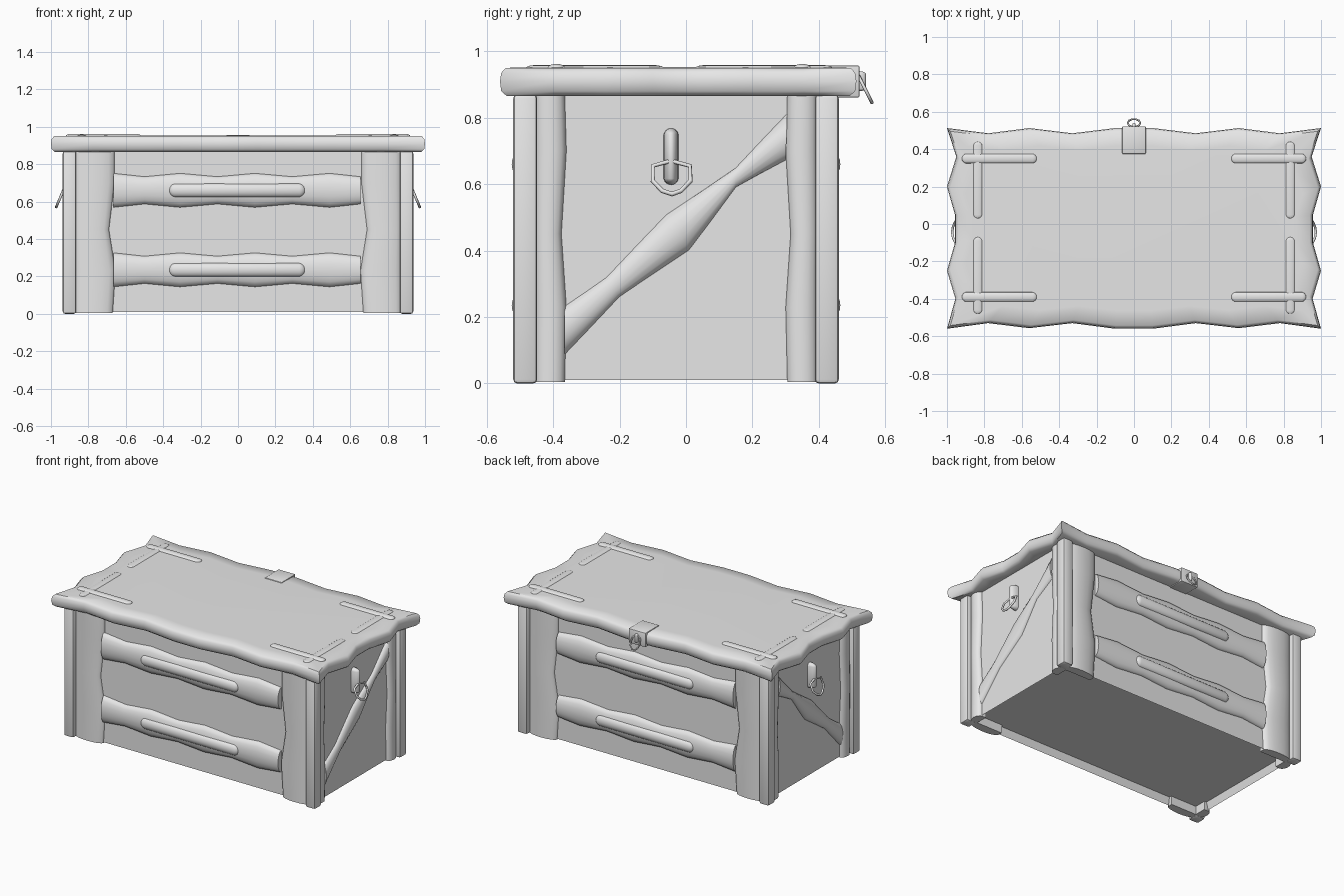
import bpy, bmesh, math
from mathutils import Vector

cube = bpy.data.objects.get("Cube")
if cube:
    bpy.data.objects.remove(cube, do_unlink=True)

GREY = (0.8, 0.8, 0.8, 1.0)
mat = bpy.data.materials.new("plain_grey")
mat.use_nodes = True
mat.diffuse_color = GREY
mat.node_tree.nodes["Principled BSDF"].inputs["Base Color"].default_value = GREY

MID_Y = -0.03          # centre line of the chest body
TOP = 0.87             # underside of the lid


def finish(name, bm, angle=40):
    bmesh.ops.recalc_face_normals(bm, faces=bm.faces)
    mesh = bpy.data.meshes.new(name)
    bm.to_mesh(mesh)
    bm.free()
    ob = bpy.data.objects.new(name, mesh)
    bpy.context.collection.objects.link(ob)
    mesh.materials.append(mat)
    bpy.ops.object.select_all(action='DESELECT')
    ob.select_set(True)
    bpy.context.view_layer.objects.active = ob
    bpy.ops.object.shade_smooth_by_angle(angle=math.radians(angle))
    return ob


def loft(name, rings, angle=40):
    """Skin closed rings of points and cap both ends."""
    bm = bmesh.new()
    rows = [[bm.verts.new(p) for p in ring] for ring in rings]
    n = len(rows[0])
    for a, b in zip(rows, rows[1:]):
        for i in range(n):
            j = (i + 1) % n
            bm.faces.new((a[i], a[j], b[j], b[i]))
    bm.faces.new(rows[0])
    bm.faces.new(rows[-1])
    return finish(name, bm, angle)


def plank(name, low, high, base, bulge, place):
    """Rounded wavy plank between two edges given as (u, v) points."""
    rings = []
    for a, b in zip(low, high):
        a, b = Vector(a), Vector(b)
        ring = [place(*a, base - 0.03)]
        for k in range(9):
            t = math.pi * k / 8
            p = a.lerp(b, 0.5 - 0.5 * math.cos(t))
            ring.append(place(*p, base + bulge * math.sin(t)))
        ring.append(place(*b, base - 0.03))
        rings.append(ring)
    return loft(name, rings)


def box(name, lo, hi, bevel=0.0):
    bm = bmesh.new()
    bmesh.ops.create_cube(bm, size=1)
    for v in bm.verts:
        v.co = [l + (c + 0.5) * (h - l) for c, l, h in zip(v.co, lo, hi)]
    if bevel:
        bmesh.ops.bevel(bm, geom=bm.edges[:], offset=bevel, segments=2,
                        profile=0.5, affect='EDGES')
    return finish(name, bm)


def capsule(name, centre, long_axis, flat_axis, length, width, depth):
    """Round-ended bar made from a stretched sphere."""
    bm = bmesh.new()
    bmesh.ops.create_uvsphere(bm, u_segments=16, v_segments=9, radius=1)
    cross = 3 - long_axis - flat_axis
    for v in bm.verts:
        x, y, z = v.co
        p = [0, 0, 0]
        p[long_axis] = z * width / 2 + math.copysign((length - width) / 2, z)
        p[flat_axis] = x * depth
        p[cross] = y * width / 2
        v.co = Vector(p) + Vector(centre)
    return finish(name, bm, 60)


def wire(name, points, radius):
    """Closed ring of round wire."""
    curve = bpy.data.curves.new(name, 'CURVE')
    curve.dimensions = '3D'
    curve.bevel_depth = radius
    curve.bevel_resolution = 1
    spline = curve.splines.new('POLY')
    spline.points.add(len(points) - 1)
    for sp, p in zip(spline.points, points):
        sp.co = (*p, 1)
    spline.use_cyclic_u = True
    curve.materials.append(mat)
    ob = bpy.data.objects.new(name, curve)
    bpy.context.collection.objects.link(ob)
    bpy.ops.object.select_all(action='DESELECT')
    ob.select_set(True)
    bpy.context.view_layer.objects.active = ob
    bpy.ops.object.convert(target='MESH')


# Body with a recessed floor
bm = bmesh.new()
bmesh.ops.create_cube(bm, size=1)
for v in bm.verts:
    v.co = (v.co.x * 1.78, v.co.y * 0.89 + MID_Y, 0.01 + (v.co.z + 0.5) * 0.87)
bm.faces.ensure_lookup_table()
floor = min(bm.faces, key=lambda f: f.calc_center_median().z)
bmesh.ops.inset_region(bm, faces=[floor], thickness=0.02)
for v in floor.verts:
    v.co.z += 0.05
finish("chest_body", bm)

# Lid with a wavy rounded rim
front = [(-1, -.56), (-.78, -.53), (-.56, -.557), (-.33, -.53), (-.1, -.56)]
side = [(.955, -.4), (1, -.25), (.957, -.1), (.957, .05), (1, .2), (.95, .36)]
back = [(1, .513), (.78, .485), (.56, .513), (.33, .485), (.1, .513)]
right_half = [(-x, y) for x, y in reversed(front)] + side + back
outline = right_half + [(-x, y) for x, y in reversed(right_half)]
rim = [(.1, .867), (.02, .866), (.004, .88), (0, .91), (.004, .935),
       (.018, .95), (.1, .952)]
rings = []
for inset, z in rim:
    rings.append([(x * (1 - inset), y * (1 - inset * 1.8) - 0.04 * inset, z)
                  for x, y in outline])
loft("lid", rings, 50)

# Lid corner straps
for sx, s in ((1, "left"), (-1, "right")):
    for y, y_mid, e in ((.35, .235, "back"), (-.39, -.275, "front")):
        capsule(f"lid_strap_long_{e}_{s}", (sx * .72, y, .951), 0, 2, .4, .052, .011)
        capsule(f"lid_strap_short_{e}_{s}", (sx * .835, y_mid, .951), 1, 2, .41, .048, .007)

# Corner posts and boards
heights = [0.004, .23, .45, .7, TOP]
front_inner = [.67, .655, .69, .66, .66]
side_inner = [.335, .33, .345, .33, .335]
for sx, s in ((1, "left"), (-1, "right")):
    for sy, e in ((-1, "front"), (1, "back")):
        xs = sorted((sx * .865, sx * .937))
        ys = sorted((MID_Y + sy * .418, MID_Y + sy * .49))
        box(f"corner_post_{e}_{s}", (xs[0], ys[0], 0), (xs[1], ys[1], TOP), .012)
        plank(f"{e}_board_{s}", list(zip(front_inner, heights)),
              [(.875, h) for h in heights], .445, .03,
              lambda u, v, d: (sx * u, MID_Y + sy * d, v))
        plank(f"{s}_side_board_{e}", list(zip(side_inner, heights)),
              [(.425, h) for h in heights], .89, .03,
              lambda u, v, d: (sx * d, MID_Y + sy * u, v))

# Horizontal rails with raised grips, front and back
rail_x = [-.665, -.5, -.31, -.11, .09, .29, .49, .655]
for sy, e in ((-1, "front"), (1, "back")):
    for z, n in ((.235, "lower"), (.66, "upper")):
        half = [.082 + .009 * (-1) ** i for i in range(len(rail_x))]
        plank(f"{e}_{n}_rail",
              [(x, z - h) for x, h in zip(rail_x, half)],
              [(x, z + h) for x, h in zip(rail_x, half)], .445, .035,
              lambda u, v, d: (u, MID_Y + sy * d, v))
        capsule(f"{e}_{n}_grip", (-.005, MID_Y + sy * .47, z), 0, 1, .73, .075, .025)

# Diagonal braces and ring handles on the sides
low = [(-.365, .085), (-.2, .26), (.01, .4), (.15, .59), (.3, .67)]
high = [(-.365, .235), (-.24, .32), (-.06, .51), (.15, .65), (.305, .815)]
ring_yz = [(-.1, .655), (-.045, .67), (.012, .655), (.014, .61), (-.015, .58),
           (-.042, .57), (-.072, .58), (-.1, .61)]
for sx, s in ((1, "left"), (-1, "right")):
    plank(f"{s}_brace", low, high, .885, .03, lambda u, v, d: (sx * d, u, v))
    capsule(f"{s}_ring_loop", (sx * .89, -.045, .683), 2, 0, .17, .045, .05)
    wire(f"{s}_ring", [(sx * (.93 + (.67 - z) * .42), y, z) for y, z in ring_yz], .007)

# Clasp on the back of the lid
box("clasp", (-.063, .375, .861), (.063, .522, .957), .004)
capsule("clasp_loop", (0, .522, .91), 2, 1, .06, .02, .02)
ring = []
for i in range(10):
    a = math.tau * i / 10
    ring.append((.034 * math.cos(a), .54 - .021 * math.sin(a), .885 + .042 * math.sin(a)))
wire("clasp_ring", ring, .005)
